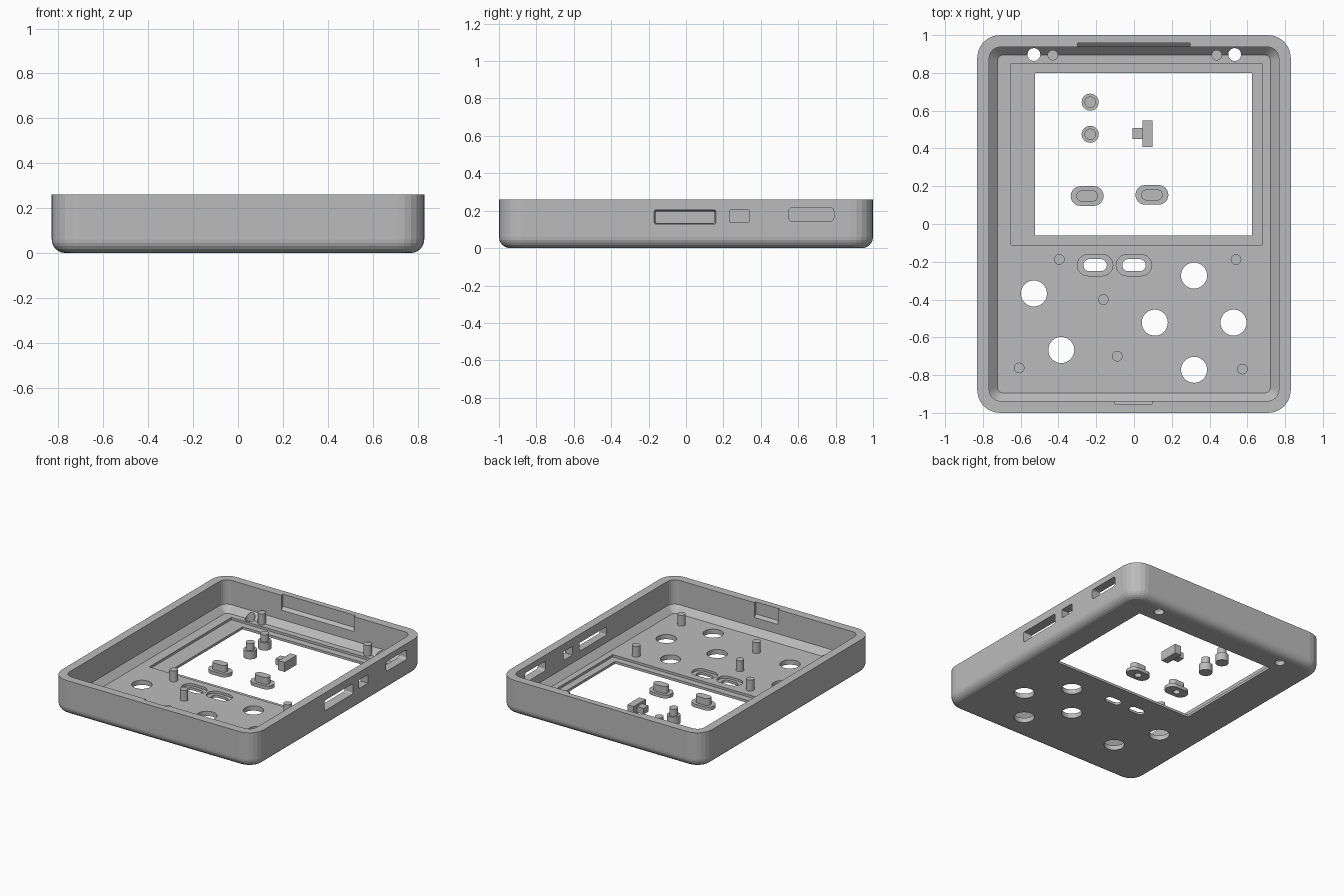
import bpy, bmesh, math

if "Cube" in bpy.data.objects:
    bpy.data.objects.remove(bpy.data.objects["Cube"])

grey = bpy.data.materials.new("light_grey_plastic")
grey.diffuse_color = (0.5, 0.5, 0.5, 1)
grey.use_nodes = True
grey.node_tree.nodes["Principled BSDF"].inputs["Base Color"].default_value = grey.diffuse_color


def rrect(hx, hy, r, cx=0, cy=0, n=6):
    """Rounded rectangle outline, counter-clockwise."""
    pts = []
    for k, (sx, sy) in enumerate([(1, 1), (-1, 1), (-1, -1), (1, -1)]):
        for i in range(n + 1):
            a = math.pi / 2 * (k + i / n)
            pts.append((cx + sx * (hx - r) + r * math.cos(a),
                        cy + sy * (hy - r) + r * math.sin(a)))
    return pts


def box2(x0, x1, y0, y1):
    return [(x0, y0), (x1, y0), (x1, y1), (x0, y1)]


def circle(cx, cy, r, n=32):
    return [(cx + r * math.cos(2 * math.pi * i / n),
             cy + r * math.sin(2 * math.pi * i / n)) for i in range(n)]


def loft(name, rings, axis="z"):
    """Closed solid through (outline, height) rings along an axis."""
    bm = bmesh.new()
    loops = []
    for pts, w in rings:
        loops.append([bm.verts.new((u, v, w) if axis == "z" else (w, u, v)) for u, v in pts])
    for a, b in zip(loops, loops[1:]):
        n = len(a)
        for i in range(n):
            j = (i + 1) % n
            bm.faces.new((a[i], a[j], b[j], b[i]))
    bm.faces.new(loops[0][::-1])
    bm.faces.new(loops[-1])
    bmesh.ops.remove_doubles(bm, verts=bm.verts, dist=1e-5)
    bmesh.ops.recalc_face_normals(bm, faces=bm.faces)
    me = bpy.data.meshes.new(name)
    bm.to_mesh(me)
    bm.free()
    me.materials.append(grey)
    ob = bpy.data.objects.new(name, me)
    bpy.context.scene.collection.objects.link(ob)
    return ob


def boolean(ob, others, op="DIFFERENCE"):
    bpy.context.view_layer.objects.active = ob
    for c in others:
        m = ob.modifiers.new("cut", "BOOLEAN")
        m.operation, m.solver, m.object = op, "EXACT", c
        bpy.ops.object.modifier_apply(modifier=m.name)
        bpy.data.objects.remove(c)


FLOOR, TOP, FIL = 0.035, 0.26, 0.06

# Case shell: filleted bottom, straight wall, rim, inner wall, chamfer, floor
rings = []
for i in range(7):
    a = math.pi / 2 * i / 6
    d = FIL * (1 - math.sin(a))
    rings.append((rrect(0.83 - d, 1 - d, 0.12 - d), FIL * (1 - math.cos(a))))
rings += [(rrect(0.83, 1, 0.12), TOP),
          (rrect(0.767, 0.937, 0.06), TOP),
          (rrect(0.767, 0.937, 0.06), FLOOR + 0.045),
          (rrect(0.722, 0.895, 0.03), FLOOR)]
case = loft("case_shell", rings)

cuts = []


def cut(rings, axis="z"):
    ob = loft("cutter", rings, axis)
    ob.hide_render = True
    cuts.append(ob)


# Screen recess and window
for b, z0 in ((box2(-0.65, 0.677, -0.11, 0.85), 0.018),
              (box2(-0.523, 0.624, -0.062, 0.80), -0.1)):
    cut([(b, z0), (b, 0.07)])

# Round button holes and small holes by the top corners
for x, y in ((-0.53, -0.368), (-0.385, -0.667), (0.11, -0.522),
             (0.318, -0.273), (0.527, -0.522), (0.318, -0.772)):
    cut([(circle(x, y, 0.069), -0.1), (circle(x, y, 0.069), 0.07)])
for x in (-0.53, 0.533):
    cut([(circle(x, 0.897, 0.034), -0.1), (circle(x, 0.897, 0.034), 0.12)])

# Pill slots with countersunk seats
for x in (-0.206, 0.0):
    for hx, hy, z0 in ((0.094, 0.056, 0.018), (0.062, 0.032, -0.1)):
        p = rrect(hx, hy, hy - 0.0005, x, -0.218)
        cut([(p, z0), (p, 0.07)])

# Port openings in the right wall
cut([(rrect(0.157, 0.031, 0.008, -0.005, 0.166), 0.74),
     (rrect(0.157, 0.031, 0.008, -0.005, 0.166), 0.767),
     (rrect(0.165, 0.038, 0.01, -0.005, 0.166), 0.832),
     (rrect(0.165, 0.038, 0.01, -0.005, 0.166), 0.88)], "x")
for y, z, hy, hz, r in ((0.285, 0.171, 0.052, 0.032, 0.003),
                        (0.67, 0.18, 0.12, 0.036, 0.018)):
    p = rrect(hy, hz, r, y, z)
    cut([(p, 0.7), (p, 0.9)], "x")

# Latch notches in the back and front inner walls, with sloped ledges
for s, y, x0, x1 in ((1, 0.957, -0.30, 0.296), (-1, 0.953, -0.1, 0.095)):
    p = [(s * 0.90, 0.15), (s * 0.937, 0.15), (s * y, 0.17), (s * y, 0.3), (s * 0.90, 0.3)]
    cut([(p, x0), (p, x1)], "x")

boolean(case, cuts)

# Locating pegs standing on the floor
for x, y in ((-0.43, 0.894), (0.438, 0.894), (-0.395, -0.188), (0.54, -0.188),
             (-0.162, -0.40), (-0.088, -0.70), (-0.608, -0.762), (0.574, -0.768)):
    loft("locating_peg", [(circle(x, y, 0.028, 24), 0.025), (circle(x, y, 0.028, 24), 0.115)])

# Loose round buttons
for y in (0.645, 0.475):
    loft("round_button", [(circle(-0.232, y, 0.045), 0), (circle(-0.232, y, 0.045), 0.058),
                          (circle(-0.232, y, 0.03), 0.058), (circle(-0.232, y, 0.03), 0.11)])

# Loose pill buttons, flanged, with a blind hole underneath
for x, y in ((-0.248, 0.148), (0.095, 0.154)):
    big, small = rrect(0.087, 0.052, 0.0515, x, y), rrect(0.057, 0.029, 0.0285, x, y)
    pill = loft("pill_button", [(big, 0), (big, 0.025), (small, 0.025), (small, 0.075)])
    hole = circle(x, y, 0.024, 24)
    boolean(pill, [loft("cutter", [(hole, -0.05), (hole, 0.03)])])

# Loose slide switch: bar with a thumb stem
bar = box2(0.045, 0.098, 0.407, 0.548)
stem = box2(-0.008, 0.06, 0.45, 0.508)
switch = loft("slide_switch", [(bar, 0), (bar, 0.07)])
boolean(switch, [loft("cutter", [(stem, 0.01), (stem, 0.055)])], "UNION")
